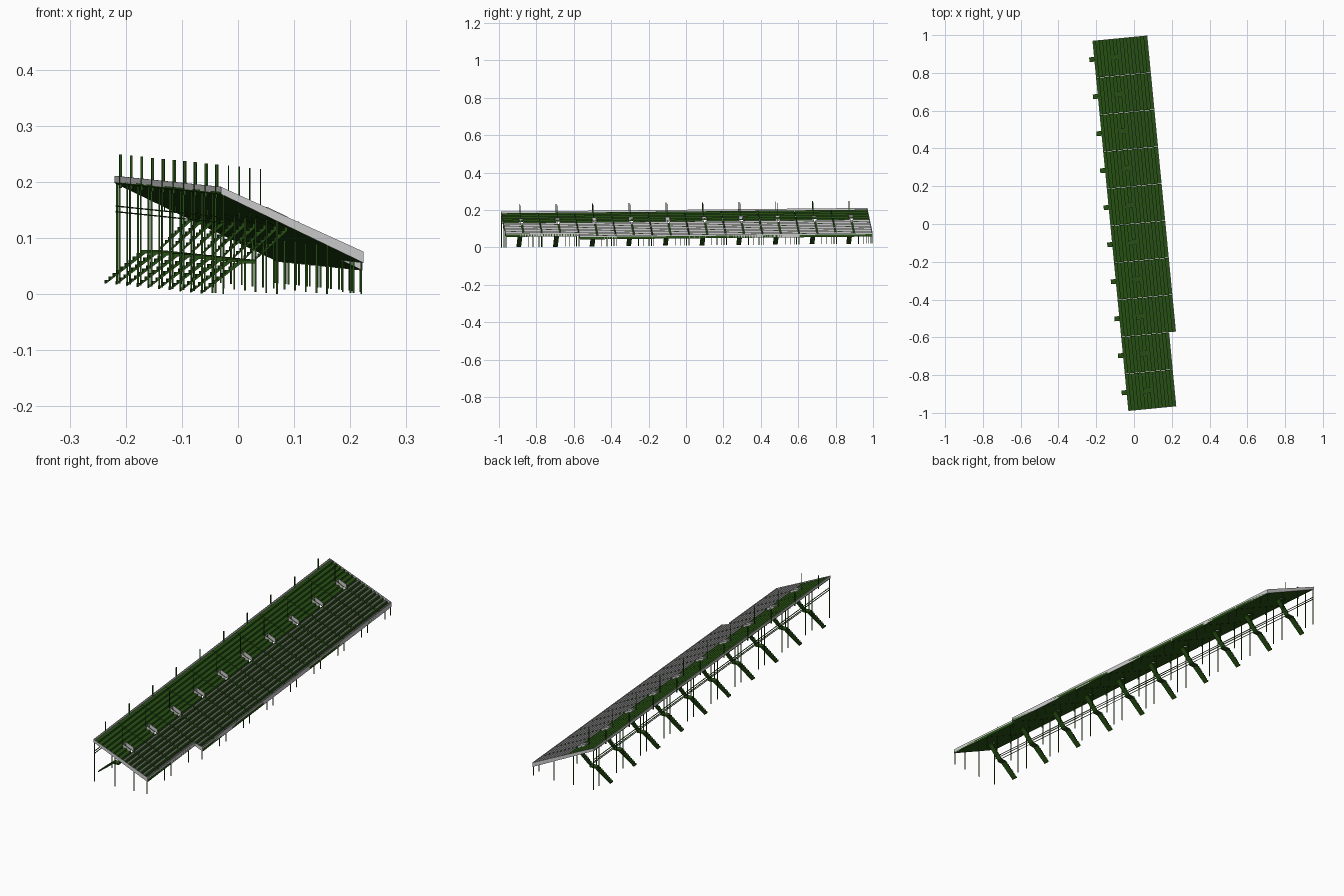
import bpy, bmesh
from mathutils import Matrix

if "Cube" in bpy.data.objects:
    bpy.data.objects.remove(bpy.data.objects["Cube"])

# Local frame: u across the stand, v along it, z up; turned and gently sloped along v
FRAME = Matrix(((0.9953, -0.0965, 0, -0.125),
                (0.0965, 0.9953, 0, -0.01),
                (0, 0.01, 1, 0.01),
                (0, 0, 0, 1)))
N, W, L, SEC = 16, 0.2916, 1.969, 10
P, D, TOP = W / N, 0.14 / N, 0.182
S = L / SEC
UPPER = 7                      # rows without seats

green = bpy.data.materials.new("green_paint")
green.diffuse_color = (0.02, 0.08, 0.007, 1)
green.use_nodes = True
green.node_tree.nodes["Principled BSDF"].inputs["Base Color"].default_value = green.diffuse_color


class Part:
    def __init__(self, name, mat=None):
        self.name, self.mat, self.bm = name, mat, bmesh.new()

    def prism(self, pts, v0, v1):
        """Extrude a (u, z) outline from v0 to v1."""
        a = [self.bm.verts.new((u, v0, z)) for u, z in pts]
        b = [self.bm.verts.new((u, v1, z)) for u, z in pts]
        n = len(pts)
        self.bm.faces.new(a)
        self.bm.faces.new(b[::-1])
        for i in range(n):
            j = (i + 1) % n
            self.bm.faces.new((a[j], a[i], b[i], b[j]))

    def box(self, u0, u1, v0, v1, z0, z1):
        self.prism([(u0, z0), (u1, z0), (u1, z1), (u0, z1)], v0, v1)

    def post(self, u, v, z0, z1, r=0.0018):
        self.box(u - r, u + r, v - r, v + r, z0, z1)

    def done(self):
        bmesh.ops.recalc_face_normals(self.bm, faces=self.bm.faces)
        me = bpy.data.meshes.new(self.name)
        self.bm.to_mesh(me)
        self.bm.free()
        me.transform(FRAME)
        if self.mat:
            me.materials.append(self.mat)
        bpy.context.collection.objects.link(bpy.data.objects.new(self.name, me))


def deck_z(u):
    return TOP - D * u / P


def terrace(i0, i1):
    """Stepped slab outline for rows i0 to i1."""
    pts = []
    for i in range(i0, i1):
        pts += [(i * P, TOP - i * D), ((i + 1) * P, TOP - i * D)]
    return pts + [(i1 * P, TOP - i1 * D - 0.004), (i0 * P, TOP - i0 * D - 0.004)]


def flight(u0, z0, u1, z1, n):
    """Stepped stair outline."""
    du, dz = (u1 - u0) / n, (z1 - z0) / n
    pts = []
    for i in range(n):
        pts += [(u0 + i * du, z0 + (i + 1) * dz), (u0 + (i + 1) * du, z0 + (i + 1) * dz)]
    return pts + [(u1, z1 - 0.006), (u0, z0 - 0.0005)]


deck, seats = Part("terrace_deck", green), Part("seat_rows")
walls, exits = Part("parapet"), Part("exit_wall")
stairs, poles = Part("access_stairs", green), Part("tall_poles", green)
columns, rails = Part("columns", green), Part("back_rails", green)

HOLE = 0.012                   # half width of an exit opening
for s in range(SEC):
    v0, v1 = -L / 2 + s * S, -L / 2 + (s + 1) * S
    vc, g = (v0 + v1) / 2, 0.001
    rows = N - 2 if s < 2 else N
    wid = rows * P
    # terraces around the exit opening
    deck.prism(terrace(0, 5), v0 + g, v1 - g)
    deck.prism(terrace(5, 7), v0 + g, vc - HOLE)
    deck.prism(terrace(5, 7), vc + HOLE, v1 - g)
    deck.prism(terrace(7, rows), v0 + g, v1 - g)
    # seat backs with an aisle in the middle
    for i in range(UPPER, rows):
        u, z = (i + 0.6) * P, TOP - i * D
        for a, b in ((v0 + 0.003, vc - 0.004), (vc + 0.004, v1 - 0.003)):
            seats.box(u, u + 0.001, a, b, z, z + 0.0085)
    # front and back parapets
    walls.box(wid - 0.002, wid, v0, v1, deck_z(wid) - 0.004, deck_z(wid) + 0.016)
    walls.box(0, 0.002, v0, v1, TOP - 0.002, TOP + 0.009)
    # exit opening walls
    for e in (-1, 1):
        v = vc + e * HOLE
        exits.prism([(5 * P, deck_z(5 * P)), (7 * P, deck_z(7 * P)),
                     (7 * P, deck_z(7 * P) + 0.016), (5 * P, deck_z(5 * P) + 0.016)],
                    v - 0.0008, v + 0.0008)
    exits.box(5 * P - 0.001, 5 * P, vc - HOLE, vc + HOLE, deck_z(5 * P), deck_z(5 * P) + 0.016)
    # stairs: lower flight, landing, upper flight
    a, b = vc - 0.0125, vc + 0.0125
    stairs.prism(flight(-0.026, 0.0005, 0.045, 0.06, 10), a, b)
    stairs.box(0.045, 0.07, a, b, 0.054, 0.06)
    stairs.prism(flight(0.07, 0.06, 7 * P, 0.118, 10), a + 0.001, b - 0.001)
    # tall poles at the back edge and above the exit
    poles.post(0.001, vc, 0.17, 0.23, 0.0022)
    poles.post(0.08, vc, 0.13, 0.222, 0.001)
    # columns
    for v in ((v0 + 0.003, vc + 0.05) if s < SEC - 1 else (v0 + 0.003, vc + 0.05, v1 - 0.003)):
        for u in (0.004, 0.1, 0.19, wid - 0.004):
            if v == vc + 0.05 and u in (0.1, 0.19):
                continue
            columns.post(u, v, 0, deck_z(u) - 0.004, 0.0015)

# sloped side parapets at both ends and at the width change
for v, u0, u1 in ((-L / 2, 0, 14 * P), (L / 2 - 0.002, 0, W), (-L / 2 + 2 * S, 14 * P, W)):
    walls.prism([(u0, deck_z(u0) - 0.004), (u1, deck_z(u1) - 0.004),
                 (u1, deck_z(u1) + 0.016), (u0, deck_z(u0) + 0.009)], v, v + 0.002)

# long horizontal rails along the back
for z in (0.126, 0.136):
    rails.box(0.002, 0.005, -L / 2, L / 2, z, z + 0.002)
rails.box(0.069, 0.071, -L / 2 + 0.09, L / 2 - 0.09, 0.058, 0.06)

for part in (deck, seats, walls, exits, stairs, poles, columns, rails):
    part.done()
